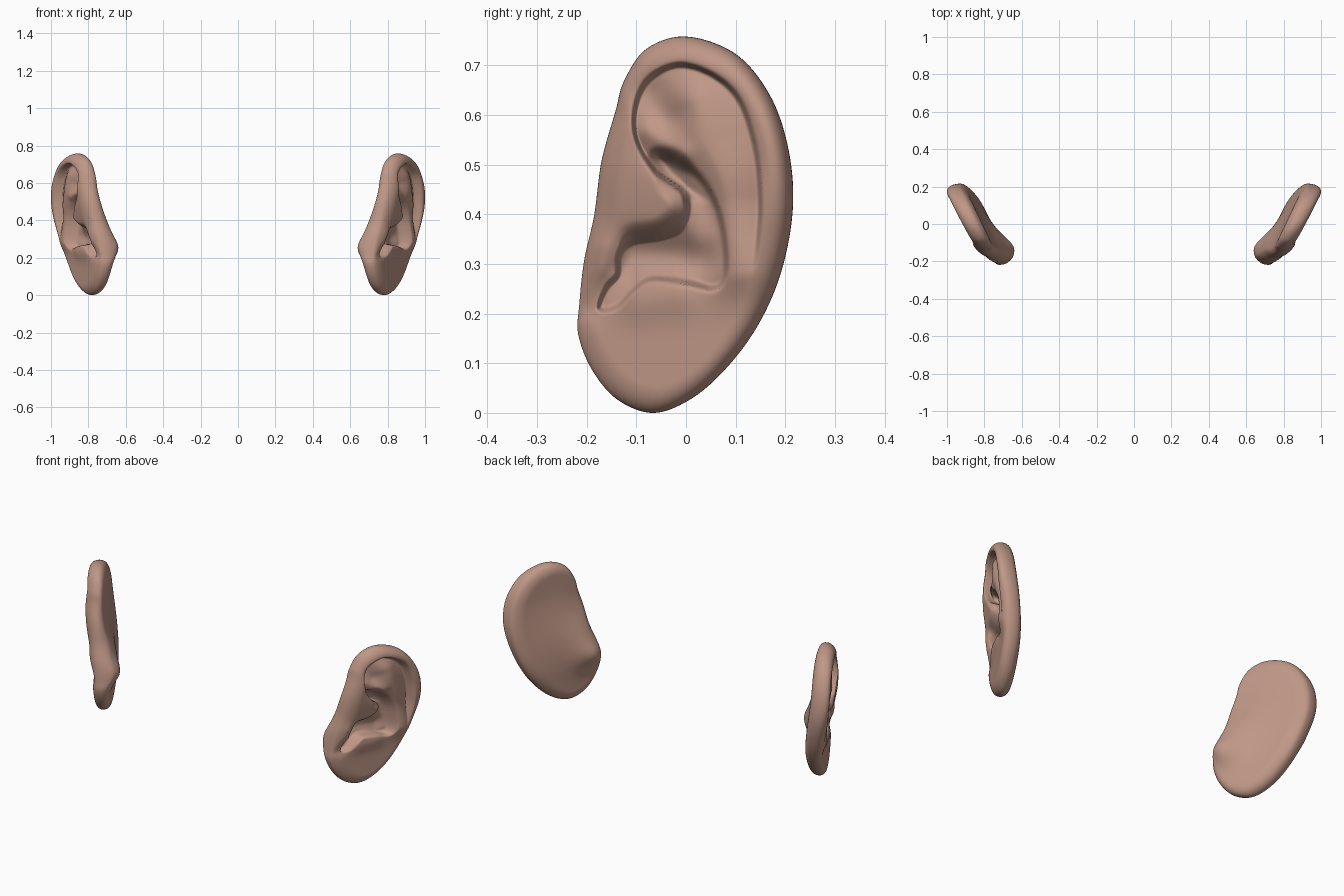
import bpy, bmesh, math
from mathutils import Vector

if "Cube" in bpy.data.objects:
    bpy.data.objects.remove(bpy.data.objects["Cube"])

SEG, FRONT_RINGS, BACK_RINGS = 260, 84, 32
CENTRE = Vector((0.0, 0.38))

# All curves are (y, z) as seen from the side
OUTLINE = [(-.07, .002), (0, .024), (.07, .08), (.14, .17), (.19, .28), (.215, .41), (.207, .53),
           (.17, .64), (.10, .725), (0, .76), (-.08, .735), (-.125, .67), (-.142, .61), (-.17, .51),
           (-.185, .40), (-.205, .31), (-.215, .22), (-.217, .16), (-.19, .09), (-.14, .03)]
HELIX_INNER = [(0, .44), (-.065, .49), (-.103, .56), (-.10, .63), (-.07, .68), (-.01, .704), (.06, .68),
               (.11, .63), (.14, .54), (.15, .45), (.148, .37), (.13, .28), (.06, .27), (.03, .36)]
CONCHA = [(-.02, .515), (.03, .475), (.065, .41), (.08, .33), (.078, .275), (.055, .253), (0, .265),
          (-.07, .272), (-.105, .25), (-.14, .215), (-.175, .212), (-.16, .255), (-.138, .28),
          (-.136, .32), (-.11, .35), (-.05, .365), (-.01, .40), (-.01, .44), (-.05, .485), (-.06, .52)]

# Soft ridges (+) and grooves (-): path, height, width
FOLDS = [([(.015, .63), (.04, .54), (.075, .47), (.10, .38), (.10, .29)], .020, .035),  # antihelix
         ([(-.08, .57), (-.05, .55), (-.01, .525)], .013, .018),                        # lower crus
         ([(-.065, .64), (-.035, .60)], -.020, .026),                                   # triangular fossa
         ([(-.14, .285), (-.165, .25), (-.19, .215)], -.014, .020),                     # notch
         ([(-.10, .325), (-.02, .32), (.03, .31)], -.026, .030),                        # ear canal
         ([(-.17, .33), (-.165, .30)], .008, .025),                                     # tragus
         ([(-.09, .225), (-.02, .235)], .008, .03)]                                     # antitragus


def smooth(t):
    t = max(0.0, min(1.0, t))
    return t * t * (3 - 2 * t)


def closed_curve(pts, count):
    """Evenly parameterised closed Catmull-Rom curve."""
    p = [Vector(q) for q in pts]
    n, out = len(p), []
    for k in range(count):
        u = k * n / count
        i, t = int(u), u - int(u)
        a, b, c, d = (p[(i + j) % n] for j in (-1, 0, 1, 2))
        out.append(0.5 * (2 * b + (c - a) * t + (2 * a - 5 * b + 4 * c - d) * t * t
                          + (3 * b - a - 3 * c + d) * t ** 3))
    return out


def segments(pts, closed):
    q = [tuple(p) for p in pts]
    ends = q[1:] + q[:1] if closed else q[1:]
    return list(zip(q, ends))


def distance(y, z, segs):
    best = 9.0
    for (ay, az), (by, bz) in segs:
        dy, dz = by - ay, bz - az
        t = ((y - ay) * dy + (z - az) * dz) / (dy * dy + dz * dz)
        t = 0.0 if t < 0 else 1.0 if t > 1 else t
        ey, ez = y - ay - t * dy, z - az - t * dz
        best = min(best, ey * ey + ez * ez)
    return math.sqrt(best)


def signed_distance(y, z, segs):
    inside = False
    for (ay, az), (by, bz) in segs:
        if (az > z) != (bz > z) and y < ay + (z - az) * (by - ay) / (bz - az):
            inside = not inside
    d = distance(y, z, segs)
    return d if inside else -d


helix_segs = segments(closed_curve(HELIX_INNER, 60), True)
concha_segs = segments(closed_curve(CONCHA, 80), True)
fold_segs = [(segments(p, False), h, w) for p, h, w in FOLDS]


def mid(y, z):
    return .82 + .05 * smooth((z - .15) / .45) + .4 * y


def back_depth(y, z):
    # thin blade with the bulge of the concha and a smaller tragus knob
    def bump(height, cy, cz, wy, wz):
        return height * math.exp(-.5 * (((y - cy) / wy) ** 2 + ((z - cz) / wz) ** 2))
    return (.044 - .07 * y + bump(.042, -.13, .25, .05, .05)
            + bump(.035, -.10, .33, .06, .09) + bump(.018, -.01, .42, .08, .13))


def front_height(y, z):
    h = .054 + .010 * smooth((z - .25) / .25) + .11 * y
    # hollow inside the helix, shallower away from its rim and fading downward
    s = signed_distance(y, z, helix_segs)
    fade = smooth((z - .27) / .17)
    w = .011 + .06 * smooth((.10 - y) / .05) * smooth((.46 - z) / .04) * smooth((y + .02) / .03)
    h -= .054 * fade * smooth(s / w + .4) * (.55 + .45 * math.exp(-max(s, 0) / .05))
    # helix rolls inward at its rim
    if s < 0:
        h -= .008 * fade * math.exp(s / .012) * smooth((z - .42) / .1)
    # concha, crisp on the antihelix side and soft around the helix root
    s = signed_distance(y, z, concha_segs)
    w = .012 + .06 * smooth((.03 - y) / .05) * smooth((z - .33) / .05) * (1 - .5 * smooth((z - .44) / .04))
    h -= (.035 + .021 * smooth((y + .17) / .07)) * smooth(s / w + .5)
    for segs, height, width in fold_segs:
        d = distance(y, z, segs)
        if d < 3.5 * width:
            h += height * math.exp(-.5 * (d / width) ** 2)
    return max(h, .018 - back_depth(y, z))


def build_ear():
    bm = bmesh.new()
    rim_pts = closed_curve(OUTLINE, SEG)
    rim = [bm.verts.new((mid(p.x, p.y), p.x, p.y)) for p in rim_pts]
    for rings, offset in ((FRONT_RINGS, front_height),
                          (BACK_RINGS, lambda y, z: -back_depth(y, z))):
        prev = rim
        for i in range(1, rings):
            inset = (i / rings) ** 1.4
            ring = []
            for p in rim_pts:
                q = p.lerp(CENTRE, inset)
                r = min(1.0, inset * (p - CENTRE).length / .055)
                x = mid(q.x, q.y) + offset(q.x, q.y) * math.sqrt(1 - (1 - r) ** 2)
                ring.append(bm.verts.new((x, q.x, q.y)))
            for k in range(SEG):
                n = (k + 1) % SEG
                bm.faces.new((prev[k], prev[n], ring[n], ring[k]))
            prev = ring
        c = bm.verts.new((mid(*CENTRE) + offset(*CENTRE), CENTRE.x, CENTRE.y))
        for k in range(SEG):
            bm.faces.new((prev[k], prev[(k + 1) % SEG], c))
    # slight relaxing of the fold edges
    fixed = set(rim)
    inner = [v for v in bm.verts if v not in fixed]
    bmesh.ops.smooth_vert(bm, verts=inner, factor=.5, use_axis_x=True)
    shift = 1.0 - max(v.co.x for v in bm.verts)
    low = min(v.co.z for v in bm.verts)
    bmesh.ops.translate(bm, verts=bm.verts, vec=(shift, 0, -low))
    return bm


skin = bpy.data.materials.new("skin")
skin.diffuse_color = (.52, .31, .24, 1)
skin.use_nodes = True
skin.node_tree.nodes["Principled BSDF"].inputs["Base Color"].default_value = skin.diffuse_color

ear = build_ear()
for name, side in (("right_ear", 1), ("left_ear", -1)):
    if side < 0:
        bmesh.ops.scale(ear, verts=ear.verts, vec=(-1, 1, 1))
    bmesh.ops.recalc_face_normals(ear, faces=ear.faces)
    for f in ear.faces:
        f.smooth = True
    mesh = bpy.data.meshes.new(name)
    ear.to_mesh(mesh)
    mesh.materials.append(skin)
    bpy.context.collection.objects.link(bpy.data.objects.new(name, mesh))
ear.free()
